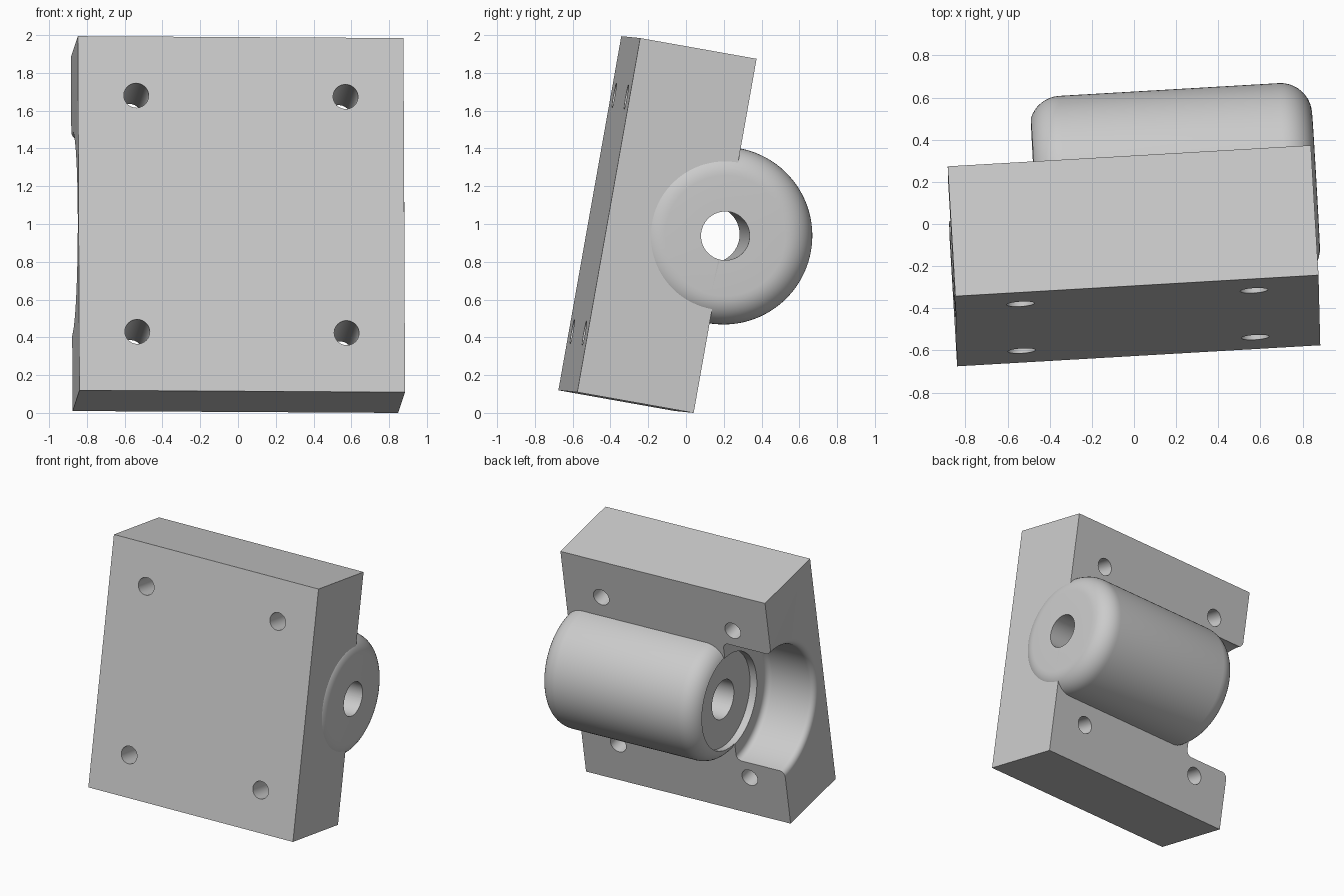
import bpy, bmesh
from math import sin, cos, pi, radians
from mathutils import Matrix, Vector

cube = bpy.data.objects.get("Cube")
if cube:
    bpy.data.objects.remove(cube, do_unlink=True)

# Main sizes, in the block's own frame (x along the drum, y to the back, z up)
WIDTH, DEPTH, HEIGHT = 1.727, 0.627, 1.904
HALF_W, BACK = WIDTH / 2, DEPTH / 2
DRUM_R, DRUM_START, DRUM_END, DRUM_FILLET = 0.47, -0.46, HALF_W + 0.02, 0.15
SLOT_R, SLOT_FILLET = 0.505, 0.045

grey = bpy.data.materials.new("plain_grey")
grey.use_nodes = True
grey.diffuse_color = (0.6, 0.6, 0.6, 1)
grey.node_tree.nodes["Principled BSDF"].inputs["Base Color"].default_value = (0.6, 0.6, 0.6, 1)


def make_object(name, bm):
    bmesh.ops.recalc_face_normals(bm, faces=bm.faces)
    mesh = bpy.data.meshes.new(name)
    bm.to_mesh(mesh)
    bm.free()
    mesh.materials.append(grey)
    obj = bpy.data.objects.new(name, mesh)
    bpy.context.collection.objects.link(obj)
    return obj


def arc(cx, cr, radius, start, end, steps=10):
    """Points of a fillet in the (x, radius) plane, angles in degrees."""
    angles = [radians(start + (end - start) * i / steps) for i in range(steps + 1)]
    return [(cx + radius * cos(a), cr + radius * sin(a)) for a in angles]


def revolve(name, profile, steps=96):
    """Solid of revolution about the drum axis, which lies in the back face."""
    bm = bmesh.new()
    verts = [bm.verts.new((x, 0, r)) for x, r in profile]
    edges = [bm.edges.new(pair) for pair in zip(verts, verts[1:])]
    bmesh.ops.spin(bm, geom=verts + edges, cent=(0, 0, 0), axis=(1, 0, 0),
                   angle=2 * pi, steps=steps)
    bmesh.ops.remove_doubles(bm, verts=bm.verts, dist=0.0001)
    bmesh.ops.translate(bm, verts=bm.verts, vec=(0, BACK, 0))
    return make_object(name, bm)


def combine(target, tool, operation):
    tool.hide_render = True
    mod = target.modifiers.new(tool.name, 'BOOLEAN')
    mod.operation, mod.object, mod.solver = operation, tool, 'EXACT'
    bpy.context.view_layer.objects.active = target
    bpy.ops.object.modifier_apply(modifier=mod.name)
    bpy.data.objects.remove(tool, do_unlink=True)


# Rectangular block
bm = bmesh.new()
bmesh.ops.create_cube(bm, size=1, matrix=Matrix.Diagonal((WIDTH, DEPTH, HEIGHT, 1)))
block = make_object("mounting_block", bm)

# Round clearance slot at one end, with a soft inner corner and a flared mouth
slot = [(DRUM_START + 0.002, 0)]
slot += arc(DRUM_START + SLOT_FILLET, SLOT_R - SLOT_FILLET, SLOT_FILLET, 180, 90)
slot = [(x if i == 0 else x + 0.002, r) for i, (x, r) in enumerate(slot)]
mouth = arc(-HALF_W + SLOT_FILLET, SLOT_R + SLOT_FILLET, SLOT_FILLET, 270, 180)
# Shift the inner corner so the slot runs outward from the drum end
inner = [(2 * DRUM_START - x + 0.004, r) for x, r in slot]
tail = [(-1, SLOT_R + SLOT_FILLET), (-1, 0)]
combine(block, revolve("slot_cutter", inner + mouth + tail), 'DIFFERENCE')

# Drum with rounded ends
drum = [(DRUM_START, 0)]
drum += arc(DRUM_START + DRUM_FILLET, DRUM_R - DRUM_FILLET, DRUM_FILLET, 180, 90)
drum += arc(DRUM_END - DRUM_FILLET, DRUM_R - DRUM_FILLET, DRUM_FILLET, 90, 0)
drum += [(DRUM_END, 0)]
combine(block, revolve("drum", drum), 'UNION')

# Shaft bore with a shallow recess at the slot end
floor = DRUM_START + 0.06
bore = [(-0.7, 0), (-0.7, 0.37), (floor, 0.37), (floor, 0.15), (1, 0.127), (1, 0)]
combine(block, revolve("bore_cutter", bore), 'DIFFERENCE')

# Four bolt holes from front to back
bm = bmesh.new()
for x in (-0.555, 0.555):
    for z in (-0.635, 0.635):
        place = Matrix.Translation((x, 0, z)) @ Matrix.Rotation(pi / 2, 4, 'X')
        bmesh.ops.create_cone(bm, cap_ends=True, segments=40, radius1=0.066,
                              radius2=0.066, depth=1, matrix=place)
combine(block, make_object("bolt_hole_cutter", bm), 'DIFFERENCE')

# Tilt the finished part back and turn it slightly
x_axis = Vector((1.725, 0.1, -0.01)).normalized()
z_axis = Vector((-0.01, 0.333, 1.875)).normalized()
y_axis = z_axis.cross(x_axis).normalized()
z_axis = x_axis.cross(y_axis)
turn = Matrix((x_axis, y_axis, z_axis)).transposed().to_4x4()
block.data.transform(Matrix.Translation((0, -0.151, 1.0)) @ turn)
lowest = min(v.co.z for v in block.data.vertices)
block.data.transform(Matrix.Translation((0, 0, -lowest)))

block.select_set(True)
bpy.context.view_layer.objects.active = block
bpy.ops.object.shade_smooth_by_angle(angle=radians(28))
